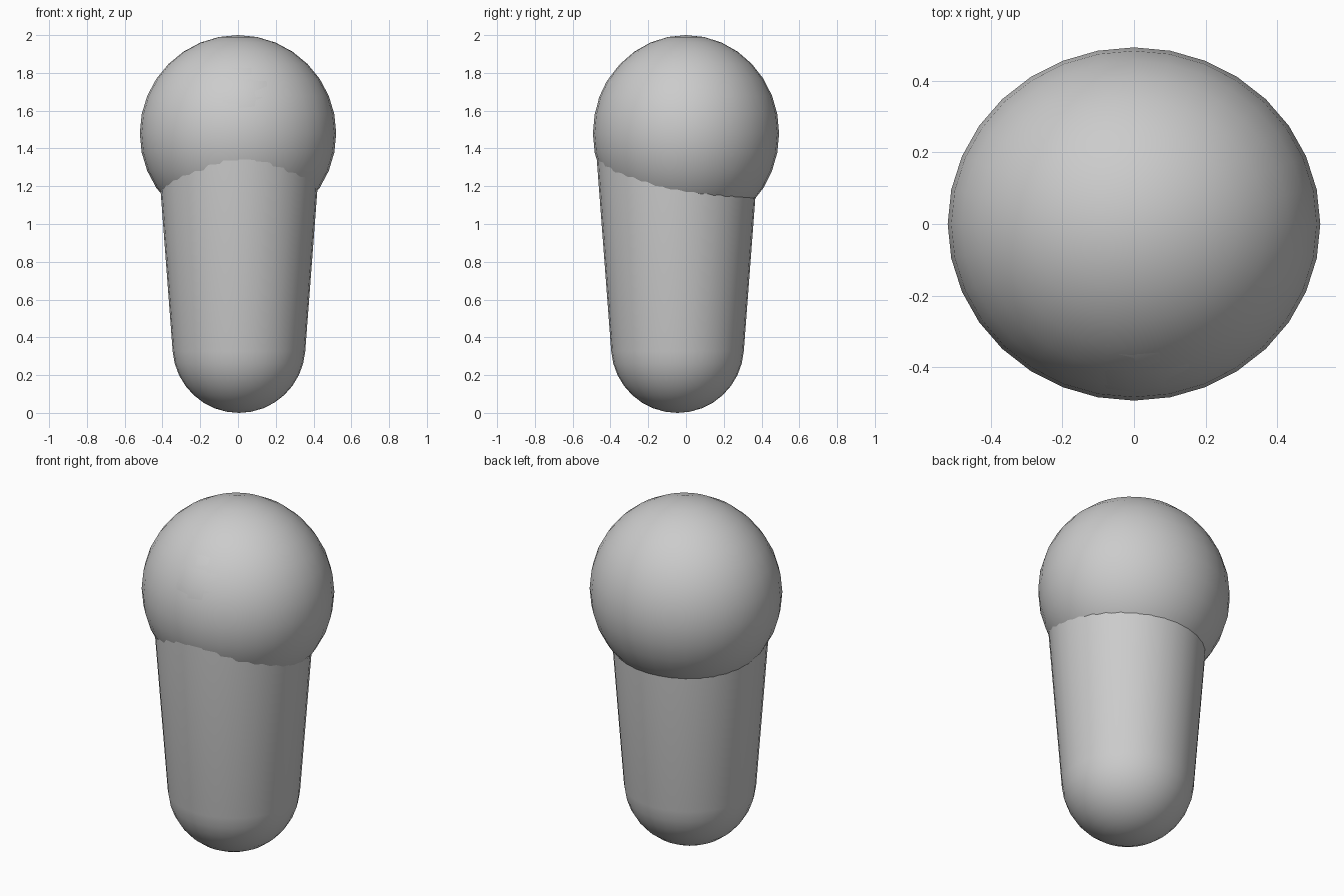
import bpy, bmesh, math

if "Cube" in bpy.data.objects:
    bpy.data.objects.remove(bpy.data.objects["Cube"])

SEG = 32


def finish(bm, name, loc):
    bmesh.ops.remove_doubles(bm, verts=bm.verts, dist=1e-5)
    bmesh.ops.recalc_face_normals(bm, faces=bm.faces)
    for f in bm.faces:
        f.smooth = True
    me = bpy.data.meshes.new(name)
    bm.to_mesh(me)
    bm.free()
    ob = bpy.data.objects.new(name, me)
    ob.location = loc
    bpy.context.collection.objects.link(ob)
    return ob


# Head: slightly flattened ball, front to back
bm = bmesh.new()
bmesh.ops.create_uvsphere(bm, u_segments=SEG, v_segments=16, radius=1.0)
bmesh.ops.scale(bm, vec=(0.52, 0.493, 0.52), verts=bm.verts)
finish(bm, "head", (0, 0, 1.48))

# Body: tapered capsule, its rounded top buried in the head
r_low, z_low = 0.352, 0.357
r_top, z_top = 0.44, 1.53
tilt = -math.asin((r_top - r_low) / (z_top - z_low))
STEPS = 8


def arc(radius, z, a0, a1):
    angles = [a0 + (a1 - a0) * i / STEPS for i in range(STEPS + 1)]
    return [(radius * math.cos(a), 0, z + radius * math.sin(a)) for a in angles]


profile = arc(r_low, z_low, -math.pi / 2, tilt) + arc(r_top, z_top, tilt, math.pi / 2)
bm = bmesh.new()
verts = [bm.verts.new(p) for p in profile]
edges = [bm.edges.new(pair) for pair in zip(verts, verts[1:])]
bmesh.ops.spin(bm, geom=verts + edges, cent=(0, 0, 0), axis=(0, 0, 1),
               angle=2 * math.pi, steps=SEG, use_merge=False)
finish(bm, "body", (0.005, -0.045, -0.005))
